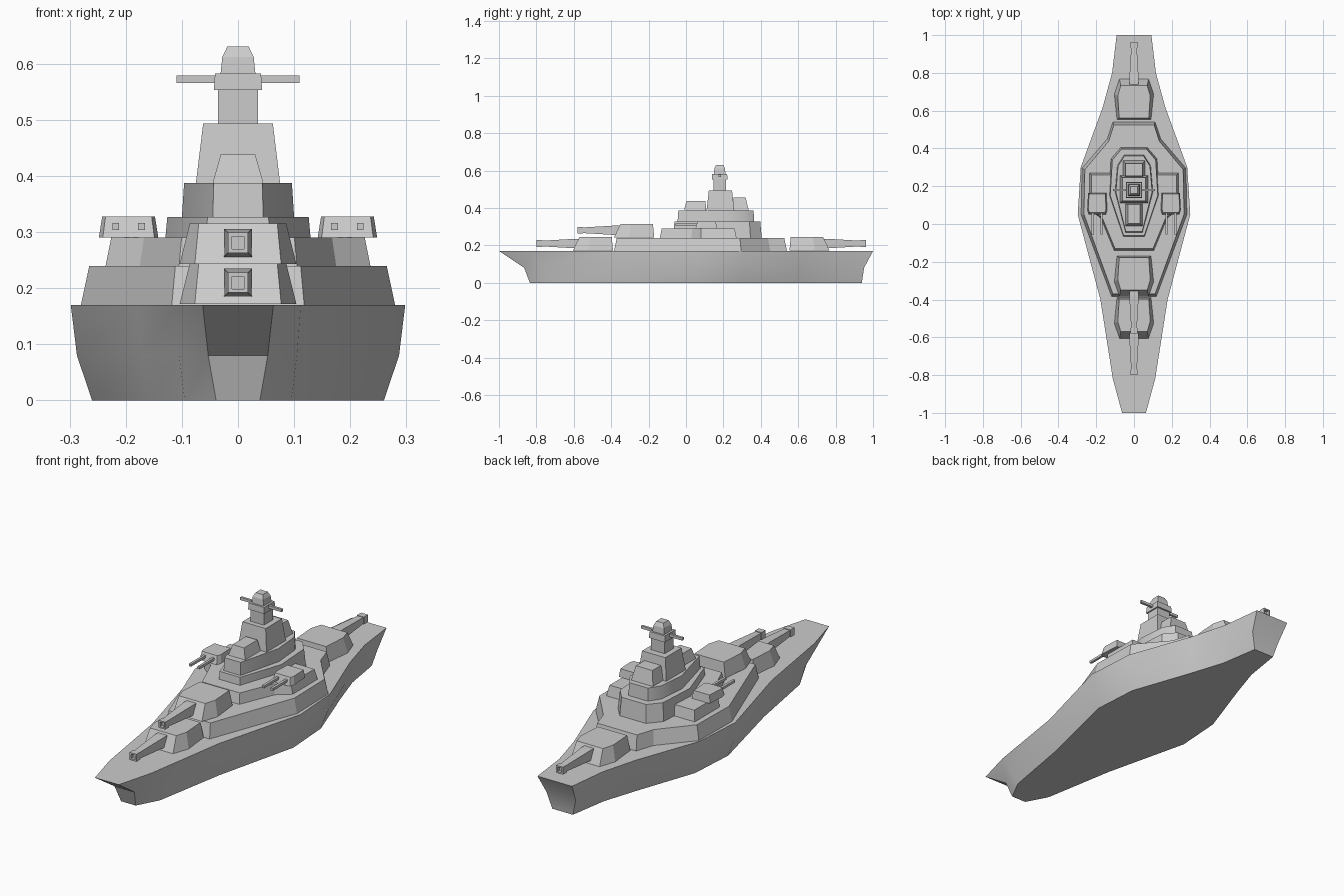
import bpy, bmesh, math

if "Cube" in bpy.data.objects:
    bpy.data.objects.remove(bpy.data.objects["Cube"])


def loft(name, rings, smooth=False):
    """Skin closed rings of equal length and cap both ends."""
    bm = bmesh.new()
    vs = [[bm.verts.new(p) for p in r] for r in rings]
    n = len(vs[0])
    for a, b in zip(vs, vs[1:]):
        for i in range(n):
            j = (i + 1) % n
            bm.faces.new((a[i], a[j], b[j], b[i]))
    bm.faces.new(vs[0][::-1])
    bm.faces.new(vs[-1])
    bmesh.ops.recalc_face_normals(bm, faces=bm.faces)
    me = bpy.data.meshes.new(name)
    bm.to_mesh(me)
    bm.free()
    ob = bpy.data.objects.new(name, me)
    bpy.context.collection.objects.link(ob)
    if smooth:
        bpy.ops.object.select_all(action='DESELECT')
        ob.select_set(True)
        bpy.context.view_layer.objects.active = ob
        bpy.ops.object.shade_smooth_by_angle(angle=math.radians(30))
    return ob


def ring(half, z, cx=0):
    """Mirror a half outline (front to rear) into a closed ring."""
    return ([(cx + x, y, z) for x, y in half] +
            [(cx - x, y, z) for x, y in reversed(half)])


def tier(name, bottom, z0, z1, inset=0.012, smooth=False, cx=0):
    """Deck block whose walls lean inwards."""
    ys = [y for _, y in bottom]
    mid, hy = (min(ys) + max(ys)) / 2, (max(ys) - min(ys)) / 2
    w = max(x for x, _ in bottom)
    top = [(x * (w - inset) / w, mid + (y - mid) * (hy - inset) / hy)
           for x, y in bottom]
    return loft(name, [ring(bottom, z0, cx), ring(top, z1, cx)], smooth)


def box(name, x, y0, y1, z0, z1, cx=0, tx=0, tf=0, tr=0):
    """Box with optional taper of sides, front and rear."""
    return loft(name, [ring([(x, y0), (x, y1)], z0, cx),
                       ring([(x - tx, y0 + tf), (x - tx, y1 - tr)], z1, cx)])


def barrel(name, cx, z, sections):
    """Square barrel; sections are (y, half size)."""
    return loft(name, [[(cx - s, y, z - s), (cx + s, y, z - s),
                        (cx + s, y, z + s), (cx - s, y, z + s)]
                       for y, s in sections])


# Hull
hull_top = [(.063, -1), (.112, -.82), (.178, -.4), (.298, .05),
            (.282, .3), (.165, .62), (.116, .8), (.092, 1)]
hull_mid = [(.053, -.865), (.105, -.76), (.172, -.38), (.287, .05),
            (.272, .29), (.157, .6), (.105, .77), (.078, .952)]
hull_low = [(.039, -.835), (.095, -.73), (.158, -.37), (.26, .05),
            (.245, .28), (.14, .58), (.085, .75), (.055, .94)]
loft("hull", [ring(hull_low, 0), ring(hull_mid, .08), ring(hull_top, .17)], True)

# Superstructure decks
tier("main_deckhouse", [(.118, -.385), (.28, .05), (.275, .295), (.142, .45),
                        (.112, .54)], .17, .24, .015)
tier("wing_deck", [(.105, -.14), (.175, .03), (.236, .08), (.236, .27)],
     .24, .29, .01)
tier("tower_base", [(.058, -.07), (.134, .15), (.122, .345), (.07, .405)],
     .24, .327, .008, True)
tier("upper_deck", [(.045, -.045), (.1, .17), (.088, .31), (.052, .365)],
     .327, .388, .004, True)

# Bridge, rear house and tower
box("bridge", .045, -.01, .108, .388, .438, tx=.014, tf=.012, tr=.004)
box("rear_house", .058, .25, .335, .388, .455, tx=.014, tf=.004, tr=.016)
box("tower", .075, .11, .258, .388, .494, tx=.013, tf=.012, tr=.012)
box("mast", .036, .146, .214, .494, .553)
box("mast_collar", .043, .138, .222, .553, .583, tx=.002, tf=.002, tr=.002)
box("radar_bar", .11, .174, .186, .566, .579)
loft("radar_dome", [ring([(s, .18 - s), (s, .18 + s)], z)
                    for s, z in ((.031, .583), (.028, .612), (.019, .631))])


# Main gun turrets: front edge y, z base, facing direction
def main_turret(name, yf, z, d):
    low = [(.077, yf), (.104, yf - d * .08), (.09, yf - d * .215)]
    top = [(.07, yf - d * .035), (.086, yf - d * .09), (.078, yf - d * .208)]
    loft(name, [ring(low, z), ring(top, z + .072)])
    barrel(name + "_barrel", 0, z + .038,
           [(yf - d * .06, .025), (yf - d * .005, .025), (yf + d * .165, .015),
            (yf + d * .165, .018), (yf + d * .195, .018), (yf + d * .195, .011),
            (yf + d * .18, .011)])


main_turret("front_turret_low", -.605, .172, -1)
main_turret("front_turret_high", -.385, .243, -1)
main_turret("stern_turret", .768, .172, 1)

# Twin-gun side turrets
for side, s in (("left", -1), ("right", 1)):
    cx = s * .195
    loft(side + "_turret", [
        ring([(.046, .05), (.053, .075), (.048, .165)], .29, cx),
        ring([(.041, .062), (.047, .08), (.043, .16)], .328, cx)])
    for k in (-1, 1):
        barrel(side + "_turret_gun", cx + k * .023, .31,
               [(.08, .006), (-.055, .006)])
